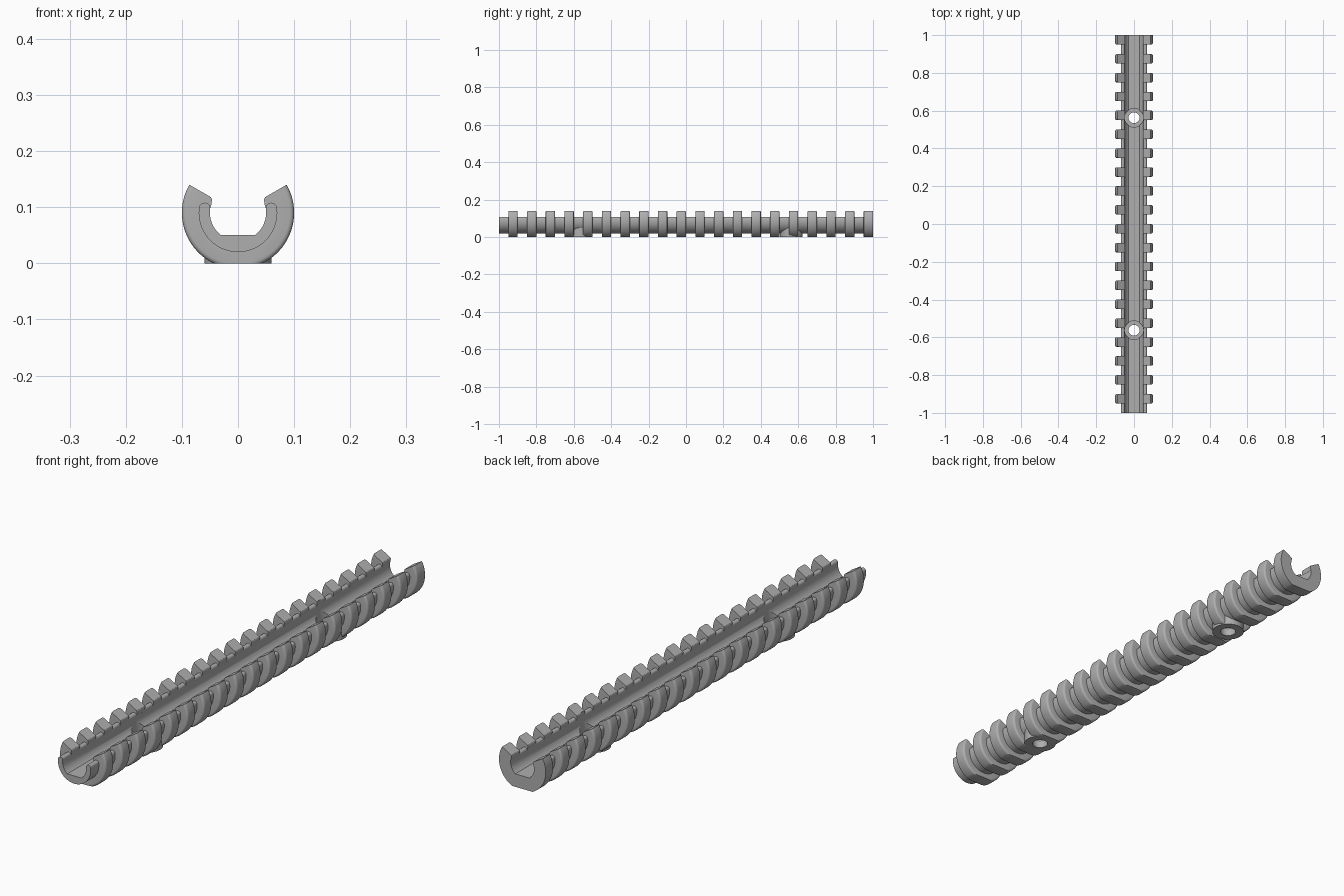
import bpy, bmesh
from math import sin, cos, asin, pi, radians

cube = bpy.data.objects.get("Cube")
if cube:
    bpy.data.objects.remove(cube, do_unlink=True)

AXIS = 0.09                 # height of the channel's centre line
INNER, OUTER, RIB = 0.05, 0.07, 0.10
SCREWS = (-0.5625, 0.5625)

grey = bpy.data.materials.new("plain grey")
grey.use_nodes = True
grey.diffuse_color = (0.43, 0.43, 0.43, 1)
grey.node_tree.nodes["Principled BSDF"].inputs["Base Color"].default_value = grey.diffuse_color


def arc(r, a0, a1, n, cx=0.0, cz=AXIS):
    """Points on an arc in the x-z plane."""
    return [(cx + r * cos(a0 + (a1 - a0) * i / n),
             cz + r * sin(a0 + (a1 - a0) * i / n)) for i in range(n + 1)]


def mirrored(half):
    """Close a right-hand half profile with its mirror image."""
    return half + [(-x, z) for x, z in reversed(half)]


def loft(bm, sections):
    """Skin a list of (y, profile) sections and cap both ends."""
    loops = [[bm.verts.new((x, y, z)) for x, z in prof] for y, prof in sections]
    n = len(loops[0])
    for a, b in zip(loops, loops[1:]):
        for i in range(n):
            j = (i + 1) % n
            bm.faces.new((a[i], a[j], b[j], b[i]))
    bm.faces.new(loops[0])
    bm.faces.new(loops[-1])


def finish(name, bm):
    bmesh.ops.recalc_face_normals(bm, faces=bm.faces)
    me = bpy.data.meshes.new(name)
    bm.to_mesh(me)
    bm.free()
    me.materials.append(grey)
    ob = bpy.data.objects.new(name, me)
    bpy.context.collection.objects.link(ob)
    return ob


def cylinders(name, r, z0, z1):
    """One upright cylinder at every screw position."""
    bm = bmesh.new()
    for y in SCREWS:
        new = bmesh.ops.create_cone(bm, cap_ends=True, segments=48,
                                    radius1=r, radius2=r, depth=z1 - z0)
        bmesh.ops.translate(bm, verts=new["verts"], vec=(0, y, (z0 + z1) / 2))
    return finish(name, bm)


# Channel: a C-shaped wall with a flat floor and rounded lips
lip = radians(7.7)
mid = (INNER + OUTER) / 2
half = [(0.03, 0.05)] + arc(INNER, -asin(0.8), lip, 12)[1:]
half += arc(0.01, lip + pi, lip, 8, mid * cos(lip), AXIS + mid * sin(lip))[1:-1]
half += arc(OUTER, lip, -pi / 2 + 0.04, 24)
bm = bmesh.new()
loft(bm, [(-1, mirrored(half)), (1, mirrored(half))])
rail = finish("ribbed_channel", bm)


# Ribs: wider C-shaped rings with filleted rims and a flat foot
def rib_profile(r):
    tip = radians(30)
    inside = arc(mid, -pi / 2 + 0.04, 0, 16)
    nose = [(0.0492, 0.099), (0.0475, 0.104), (0.0465, 0.112),
            (0.0465, 0.1145), (0.0485, 0.118)]
    outside = arc(r, tip, -asin(AXIS / r), 28)
    return mirrored(inside + nose + outside)


FILLET = 0.008
rim = [(FILLET * (1 - cos(t)), RIB - FILLET * (1 - sin(t)))
       for t in (i * pi / 8 for i in range(5))]
bm = bmesh.new()
for i in range(20):
    y0 = -0.95 + 0.1 * i
    y1 = y0 + 0.05
    front = [(y0 + d, rib_profile(r)) for d, r in rim]
    back = [(y1 - d, rib_profile(r)) for d, r in reversed(rim)]
    if i == 19:                       # the end rib is square at the back
        back = [(1.0, rib_profile(RIB))]
    loft(bm, front + back)
ribs = finish("ribs", bm)

# Screw bosses, counterbores and through holes
bosses = cylinders("screw_bosses", 0.06, 0.0, 0.049)
bores = cylinders("counterbores", 0.0495, 0.03, 0.3)
holes = cylinders("screw_holes", 0.029, -0.1, 0.1)

bpy.context.view_layer.objects.active = rail
for part, op in ((ribs, "UNION"), (bosses, "UNION"),
                 (bores, "DIFFERENCE"), (holes, "DIFFERENCE")):
    mod = rail.modifiers.new(part.name, "BOOLEAN")
    mod.object, mod.operation, mod.solver = part, op, "EXACT"
    bpy.ops.object.modifier_apply(modifier=mod.name)
    bpy.data.objects.remove(part, do_unlink=True)

bpy.ops.object.select_all(action="DESELECT")
rail.select_set(True)
bpy.ops.object.shade_smooth_by_angle(angle=radians(30))
